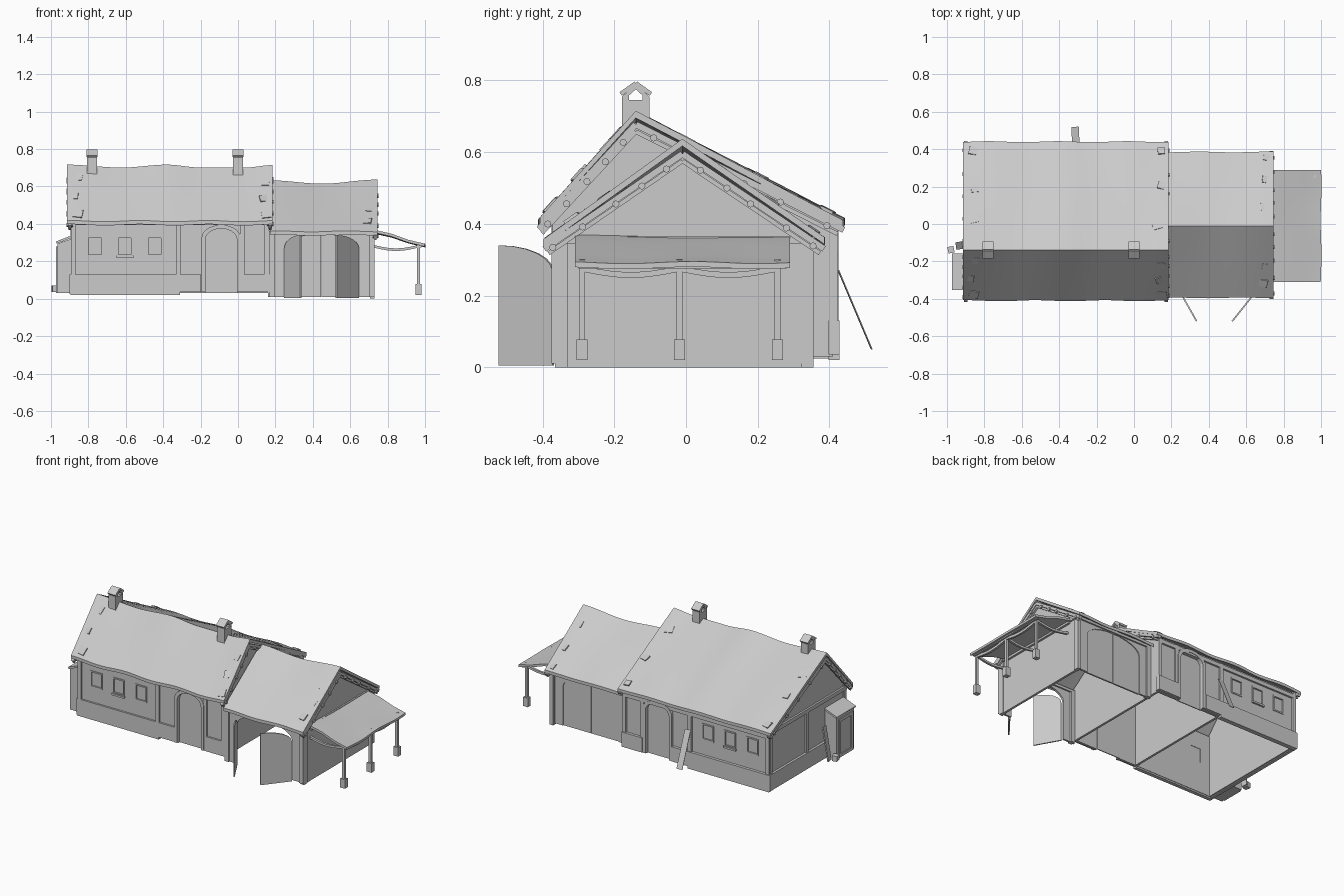
import bpy, bmesh, math, random
from mathutils import Vector, Matrix, Euler

if "Cube" in bpy.data.objects:
    bpy.data.objects.remove(bpy.data.objects["Cube"])
random.seed(4)

def finish(name, bm):
    bmesh.ops.recalc_face_normals(bm, faces=bm.faces)
    me = bpy.data.meshes.new(name)
    bm.to_mesh(me)
    bm.free()
    ob = bpy.data.objects.new(name, me)
    bpy.context.collection.objects.link(ob)
    return ob

def box(name, lo, hi, rot=(0, 0, 0)):
    lo, hi = Vector(lo), Vector(hi)
    bm = bmesh.new()
    bmesh.ops.create_cube(bm, size=1, matrix=Matrix.Diagonal((*(hi - lo), 1)))
    ob = finish(name, bm)
    ob.location, ob.rotation_euler = (lo + hi) / 2, rot
    return ob

def panel(name, outline, axis, pos, thick, holes=()):
    """Flat outline (with holes) at pos along an axis, extruded by thick along it."""
    bm = bmesh.new()
    put = (lambda a, b: (a, pos, b)) if axis == 'y' else (lambda a, b: (pos, a, b))
    edges = []
    for loop in [outline, *holes]:
        vs = [bm.verts.new(put(*p)) for p in loop]
        if holes:
            edges += [bm.edges.new((vs[i - 1], vs[i])) for i in range(len(vs))]
        else:
            bm.faces.new(vs)
    if holes:
        bmesh.ops.triangle_fill(bm, edges=edges, use_beauty=True,
                                normal=(0, 1, 0) if axis == 'y' else (1, 0, 0))
    ext = bmesh.ops.extrude_face_region(bm, geom=bm.faces[:])
    moved = [g for g in ext['geom'] if isinstance(g, bmesh.types.BMVert)]
    bmesh.ops.translate(bm, verts=moved, vec=(0, thick, 0) if axis == 'y' else (thick, 0, 0))
    return finish(name, bm)

def sweep(name, pts, w, h):
    """Timber with a w x h section following mostly level points."""
    bm = bmesh.new()
    pts = [Vector(p) for p in pts]
    d = pts[-1] - pts[0]
    side = Vector((-d.y, d.x, 0)).normalized() * w / 2
    up = side.cross(d).normalized() * h / 2
    if up.z < 0:
        up = -up
    rings = [[bm.verts.new(p + a * side + b * up) for a, b in ((-1, -1), (1, -1), (1, 1), (-1, 1))]
             for p in pts]
    for r, s in zip(rings, rings[1:]):
        for i in range(4):
            bm.faces.new((r[i - 1], r[i], s[i], s[i - 1]))
    bm.faces.new(rings[0])
    bm.faces.new(rings[-1])
    return finish(name, bm)

def rect(a0, a1, b0, b1):
    return [(a0, b0), (a0, b1), (a1, b1), (a1, b0)]

def arch(x0, x1, z0, zs, zt, n=10):
    c, r = (x0 + x1) / 2, (x1 - x0) / 2
    top = [(c - r * math.cos(math.pi * i / n), zs + (zt - zs) * math.sin(math.pi * i / n)) for i in range(n + 1)]
    return [(x0, z0)] + top + [(x1, z0)]

def lerp_table(t, x):
    for (x0, z0), (x1, z1) in zip(t, t[1:]):
        if x <= x1:
            k = (x - x0) / (x1 - x0)
            k = k * k * (3 - 2 * k)
            return z0 + (z1 - z0) * k
    return t[-1][1]

def roof(name, x0, x1, section, ridge, sag, thick=.02, n=28):
    """Wavy sheet: section is (y, z, ridge weight); ridge gives height offsets along x."""
    bm = bmesh.new()
    rows = []
    for i in range(n + 1):
        x = x0 + (x1 - x0) * i / n
        off = lerp_table(ridge, x)
        row = []
        for y, z, wt in section:
            wob = sag * (1 - wt) * math.sin(x * 17 + y * 5)
            row.append(bm.verts.new((x, y + wob * .8, z + off * wt + wob)))
        rows.append(row)
    for a, b in zip(rows, rows[1:]):
        for j in range(len(section) - 1):
            bm.faces.new((a[j], b[j], b[j + 1], a[j + 1]))
    vs = bm.verts[:]
    ext = bmesh.ops.extrude_face_region(bm, geom=bm.faces[:])
    bmesh.ops.translate(bm, verts=[g for g in ext['geom'] if isinstance(g, bmesh.types.BMVert)], vec=(0, 0, -thick))
    ob = finish(name, bm)
    for p in ob.data.polygons:
        p.use_smooth = True
    ob.data.set_sharp_from_angle(angle=math.radians(30))
    return ob

# roofs
def slopes(f, r, b):
    lerp = lambda p, q, t: (p[0] + (q[0] - p[0]) * t, p[1] + (q[1] - p[1]) * t, t if q is r else 1 - t)
    return [lerp(f, r, t / 4) for t in range(5)] + [lerp(r, b, t / 4) for t in range(1, 5)]
MF, MR, MB = (-.41, .415), (-.14, .707), (.44, .413)
WF, WR, WB = (-.395, .36), (-.01, .625), (.385, .36)
roof("main_roof", -.915, .185, slopes(MF, MR, MB),
     [(-.915, .01), (-.62, -.006), (-.38, .01), (-.2, -.006), (.04, -.006), (.185, .008)], .0035)
roof("wing_roof", .17, .745, slopes(WF, WR, WB), [(.17, .008), (.45, -.01), (.745, .012)], .0025)
roof("porch_roof", -.31, .29, [(-.72, .37, 1), (-.82, .348, 1), (-.91, .315, .7), (-1.0, .292, 0)],
     [(-.31, 0), (0, -.006), (.29, -.004)], .003, .015, 16).rotation_euler = (0, 0, math.pi / 2)

# bargeboards, purlin ends and loose shingles at each gable
def gable_trim(tag, x, out, f, r, b):
    for side, e in (("front", f), ("back", b)):
        at = lambda t, drop: (x, e[0] + (r[0] - e[0]) * t, e[1] + (r[1] - e[1]) * t - drop)
        sweep(f"{tag}_bargeboard_{side}", [at(0, .03), at(1, .03)], .02, .018)
        sweep(f"{tag}_rafter_{side}", [at(.03, .05), at(1, .05)], .012, .012)
        for k in range(5):
            y, z = at(.09 + .2 * k + random.uniform(-.03, .03), .042)[1:]
            bm = bmesh.new()
            bmesh.ops.create_cone(bm, cap_ends=True, segments=8, radius1=.01, radius2=.01, depth=.034,
                                  matrix=Matrix.Translation((x, y, z)) @ Matrix.Rotation(math.pi / 2, 4, 'Y'))
            finish(f"{tag}_purlin_end", bm)
        slope = math.atan2(r[1] - e[1], r[0] - e[0])
        for k in range(3):
            p = at(.14 + .3 * k + random.uniform(-.07, .07), -.002)
            s = random.uniform(.018, .026)
            px = x - out * random.uniform(.02, .05)
            box(f"{tag}_shingle", (px - s, p[1] - s, p[2] - .004), (px + s, p[1] + s, p[2] + .004),
                Euler((slope if side == "front" else slope - math.pi, random.uniform(-.12, .12), random.uniform(-.3, .3))))
gable_trim("main_left", -.9, -1, MF, MR, MB)
gable_trim("main_right", .172, 1, MF, MR, MB)
gable_trim("wing", .735, 1, WF, WR, WB)

# gable walls and the inner cross wall
for nm, x in (("left_gable_wall", -.885), ("inner_cross_wall", -.315), ("middle_gable_wall", .145)):
    panel(nm, [(-.36, .03), (-.36, .435), (-.14, .675), (.41, .4), (.41, .03)], 'x', x, .015)
panel("wing_gable_wall", [(-.365, 0), (-.365, .35), (-.01, .595), (.34, .36), (.34, 0)], 'x', .71, .015)

# main long walls, mirrored front and back
WINDOWS = (-.765, -.605, -.445)
for side, y, s, top in (("front", -.36, -1, .435), ("back", .41, 1, .4)):
    door = arch(-.175, -.005, .03, .315, .375)
    holes = [rect(x - .036, x + .036, .235, .325) for x in WINDOWS]
    panel(side + "_wall", [(-.885, .03), (-.885, top), (.16, top), (.16, .03)] + door[::-1], 'y', y, -s * .015, holes)
    for x in WINDOWS:
        panel(side + "_window_frame", rect(x - .042, x + .042, .227, .333), 'y', y - s * .005, s * .009,
              [rect(x - .034, x + .034, .236, .324)])
        panel(side + "_window_pane", rect(x - .038, x + .038, .23, .33), 'y', y - s * .012, s * .004)
    sill = WINDOWS[1]
    box(side + "_window_sill", (sill - .045, y - .012, .218), (sill + .045, y + .012, .23))
    panel(side + "_door", door, 'y', y - s * .012, -s * .006)
    panel(side + "_door_frame", arch(-.195, .015, .035, .325, .395) + arch(-.175, -.005, .035, .315, .375)[::-1],
          'y', y - s * .005, s * .02)
    for nm, x0, x1, z0 in (("long", -.895, -.31, .02), ("short", -.31, -.197, .035), ("end", .017, .165, .035)):
        box(f"{side}_plinth_{nm}", (x0, y - .012, z0), (x1, y + .018 if s > 0 else y + .012, .13))
    for x in (-.88, -.32, .022, .15):
        box(side + "_wall_post", (x - .012, y - .012, .13), (x + .012, y + .012, top - .01))
    box(side + "_wall_plate", (-.89, y - .012, top - .04), (.16, y + .012, top - .015))
box("left_plinth", (-.9, -.37, .025), (-.88, .425, .13))
for y in (.03, .4):
    box("left_gable_post", (-.895, y - .012, .13), (-.875, y + .012, .4))
box("left_gable_tie", (-.897, -.37, .385), (-.875, .42, .41))

# wing long walls with wide arched doorways
for side, y in (("front", -.365), ("back", .33)):
    opening = arch(.245, .645, .01, .265, .345, 12)
    panel(f"wing_{side}_wall", [(.16, .01), (.16, .365), (.725, .365), (.725, .01)] + opening[::-1], 'y', y, .012)
    for x in (.18, .715):
        box(f"wing_{side}_post", (x - .014, y - .01, .01), (x + .014, y + .022, .36))
    box(f"wing_{side}_plate", (.165, y - .01, .345), (.73, y + .022, .362))
for x0, x1 in ((.245, .444), (.446, .645)):
    full = arch(.245, .645, .01, .265, .345, 12)
    panel("wing_back_door", [(min(max(a, x0), x1), z) for a, z in full if x0 - .01 <= a <= x1 + .01]
          + ([(x1, .01)] if x0 < .3 else [(x0, .01)]), 'y', .326, .01)
# open front door leaves, each half an arch hung on its outer edge
half = [(0, .005)] + [(1 - math.cos(math.pi * i / 12), .265 + .075 * math.sin(math.pi * i / 12)) for i in range(7)] + [(1, .005)]
for nm, hinge, free in (("left", (.25, -.37), (.335, -.52)), ("right", (.645, -.37), (.525, -.52))):
    d = Vector(free) - Vector(hinge)
    leaf = panel(f"open_door_{nm}", [(a * d.length, z) for a, z in half], 'y', -.004, .008)
    leaf.location = (*hinge, 0)
    leaf.rotation_euler.z = math.atan2(d.y, d.x)
# wing gable timbers
for y in (-.345, .342):
    box("wing_gable_post", (.705, y - .02, 0), (.73, y + .014, .36))
box("wing_gable_tie", (.71, -.37, .345), (.735, .36, .365))

# porch posts, footings and sagging beams
PY = (-.29, -.018, .255)
for y in PY:
    box("porch_post", (.957, y - .008, .07), (.973, y + .008, .3))
    box("porch_footing", (.948, y - .015, .02), (.982, y + .015, .078))
    sweep("porch_side_beam", [(.72 + .25 * t / 6, y, .282 - .02 * math.sin(math.pi * t / 6)) for t in range(7)], .014, .014)
for a, b in zip(PY, PY[1:]):
    sweep("porch_front_beam", [(.965, a + (b - a) * t / 6, .275 - .018 * math.sin(math.pi * t / 6)) for t in range(7)], .014, .016)
for x, z in ((.735, .34), (.975, .282)):
    sweep("porch_purlin", [(x, -.3, z), (x, .28, z)], .014, .014)

# pierced chimneys on the main ridge
for x in (-.78, 0):
    house = lambda w, z0, z1, z2: [(-.14 - w, z0), (-.14 - w, z1), (-.14, z2), (-.14 + w, z1), (-.14 + w, z0)]
    panel("chimney", house(.038, .66, .755, .788), 'x', x - .026, .052, [house(.019, .745, .758, .775)])
    for s in (-1, 1):
        sweep("chimney_cap", [(x, -.14, .792), (x, -.14 + s * .042, .762)], .058, .012)

# shed against the left wall, with door, lid and clutter
panel("side_shed", [(-.965, .03), (-.965, .295), (-.88, .325), (-.88, .03)], 'y', -.345, .18)
sweep("side_shed_roof", [(-.972, -.255, .3), (-.88, -.255, .336)], .195, .012)
panel("side_shed_door_frame", rect(-.33, -.185, .03, .28), 'x', -.972, .01, [rect(-.31, -.205, .05, .26)])
box("left_leaning_board", (-.935, -.135, .03), (-.927, -.095, .25), (0, .16, .15))
box("left_stone_block", (-.995, -.155, .035), (-.962, -.12, .07), (0, 0, .2))

# plank leaning on the back wall
box("back_leaning_plank", (-.333, .47, .04), (-.293, .473, .28), (.4, 0, .05))
